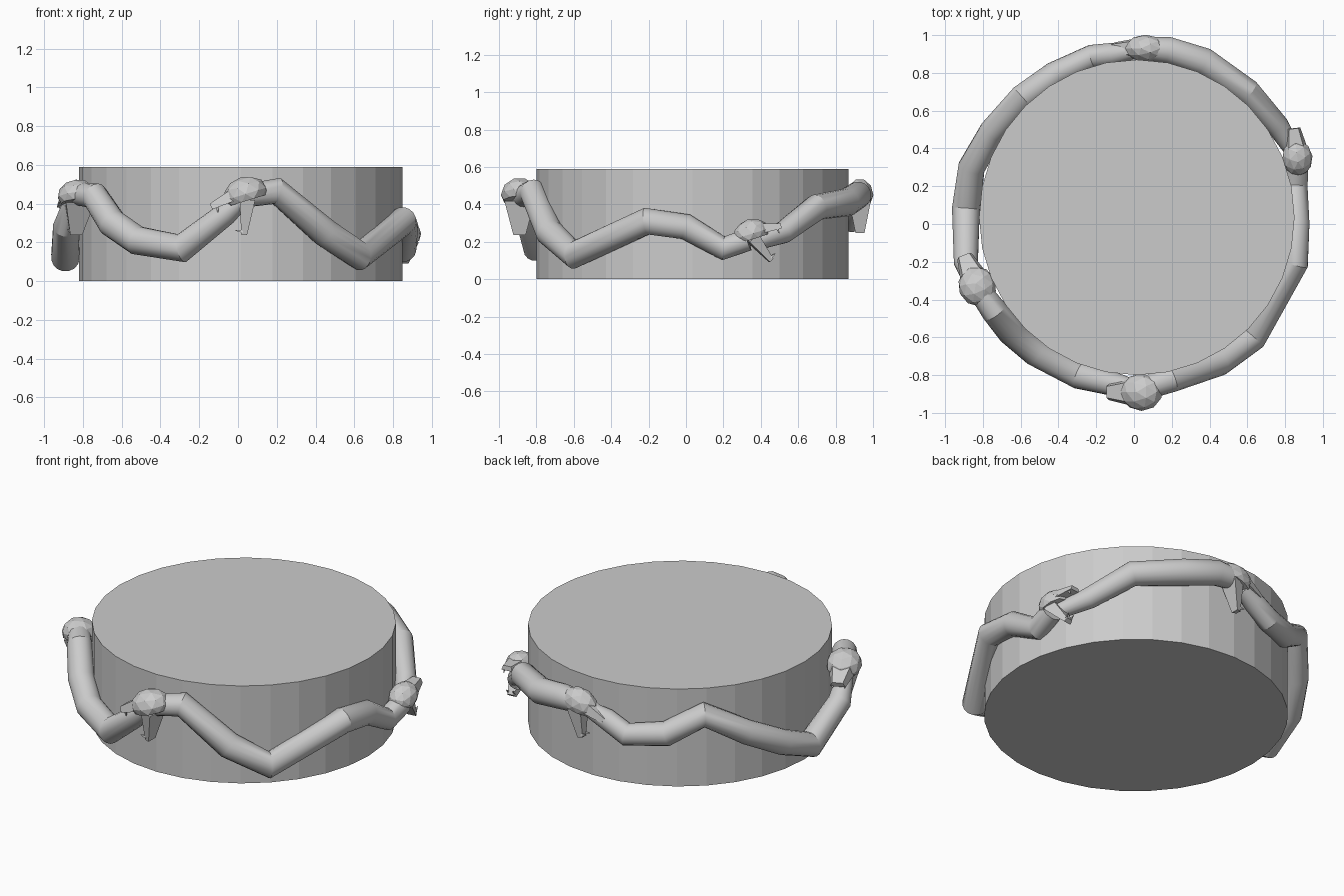
import bpy, bmesh, math
from mathutils import Vector, Matrix

if "Cube" in bpy.data.objects:
    bpy.data.objects.remove(bpy.data.objects["Cube"])

grey = bpy.data.materials.new("stone grey")
grey.diffuse_color = (0.6, 0.6, 0.6, 1)
grey.use_nodes = True
grey.node_tree.nodes["Principled BSDF"].inputs["Base Color"].default_value = grey.diffuse_color


def finish(name, bm):
    bmesh.ops.recalc_face_normals(bm, faces=bm.faces)
    me = bpy.data.meshes.new(name)
    bm.to_mesh(me)
    bm.free()
    me.materials.append(grey)
    ob = bpy.data.objects.new(name, me)
    bpy.context.collection.objects.link(ob)
    return ob


# round drum
bm = bmesh.new()
bmesh.ops.create_cone(bm, cap_ends=True, segments=32, radius1=0.835, radius2=0.835, depth=0.59,
                      matrix=Matrix.Translation((0.015, 0.035, 0.295)))
finish("drum", bm)

# serpent bodies: bent tubes (x, y, z, radius), each running from a jaw to the next head
bodies = {
    "front_right_body": [(0.03, -0.88, 0.44, .06), (0.2, -0.82, 0.465, .07), (0.45, -0.73, 0.25, .075),
                         (0.63, -0.60, 0.13, .075), (0.85, -0.21, 0.31, .073), (0.86, 0.0, 0.28, .07),
                         (0.855, 0.2, 0.165, .065), (0.865, 0.33, 0.21, .06)],
    "back_right_body": [(0.85, 0.38, 0.2, .045), (0.76, 0.52, 0.25, .06), (0.6, 0.70, 0.385, .07),
                        (0.37, 0.86, 0.41, .075), (0.18, 0.92, 0.45, .072), (0.05, 0.93, 0.45, .06)],
    "back_left_body": [(0.0, 0.92, 0.42, .045), (-0.1, 0.9, 0.38, .06), (-0.22, 0.885, 0.315, .065),
                       (-0.42, 0.79, 0.335, .07), (-0.59, 0.67, 0.45, .07), (-0.75, 0.49, 0.32, .07),
                       (-0.86, 0.3, 0.215, .072), (-0.89, 0.08, 0.125, .075),
                       (-0.89, -0.2, 0.28, .065), (-0.86, -0.3, 0.4, .045)],
    "front_left_body": [(-0.82, -0.35, 0.45, .06), (-0.74, -0.46, 0.44, .07), (-0.65, -0.57, 0.3, .075),
                        (-0.52, -0.68, 0.21, .075), (-0.29, -0.80, 0.17, .075),
                        (-0.06, -0.86, 0.35, .06), (0.02, -0.88, 0.42, .045)],
}
for name, pts in bodies.items():
    cu = bpy.data.curves.new(name, 'CURVE')
    cu.dimensions = '3D'
    cu.bevel_depth = 1.0
    cu.bevel_resolution = 6
    cu.use_fill_caps = True
    sp = cu.splines.new('POLY')
    sp.points.add(len(pts) - 1)
    for p, (x, y, z, r) in zip(sp.points, pts):
        p.co = (x, y, z, 1)
        p.radius = r
    cu.materials.append(grey)
    ob = bpy.data.objects.new(name, cu)
    bpy.context.collection.objects.link(ob)
    bpy.ops.object.select_all(action='DESELECT')
    ob.select_set(True)
    bpy.context.view_layer.objects.active = ob
    bpy.ops.object.convert(target='MESH')
    bpy.ops.object.shade_smooth_by_angle(angle=math.radians(25))


def taper(bm, start, end, w0, w1, t0, t1):
    """Tapered bar in the local frame: x forward, y sideways, z up."""
    start, end = Vector(start), Vector(end)
    side = Vector((0, 1, 0))
    nrm = (end - start).normalized().cross(side)
    ring = []
    for c, w, t in ((start, w0, t0), (end, w1, t1)):
        ring.append([bm.verts.new(c + side * a * w + nrm * b * t)
                     for a, b in ((-1, -1), (1, -1), (.7, 1), (-.7, 1))])
    a, b = ring
    bm.faces.new(a)
    bm.faces.new(b)
    for i in range(4):
        bm.faces.new((a[i], a[i - 1], b[i - 1], b[i]))


def head(name, loc, heading, tilt, size, width):
    bm = bmesh.new()
    # skull with a flat palate
    bmesh.ops.create_icosphere(bm, subdivisions=2, radius=1)
    for v in bm.verts:
        v.co = Vector((v.co.x * 0.115, v.co.y * 0.105, max(v.co.z * 0.09, -0.035)))
    # snout, lower jaw and fangs
    taper(bm, (0.03, 0, 0.02), (0.19, 0, -0.01), .085, .045, .035, .016)
    taper(bm, (0.0, 0, -0.03), (0.07, 0, -0.2), .085, .035, .04, .015)
    for s in (-1, 1):
        taper(bm, (0.16, s * .035, -0.01), (0.165, s * .035, -0.05), .009, .002, .009, .002)
        taper(bm, (0.07, s * .025, -0.18), (0.105, s * .025, -0.165), .008, .002, .008, .002)
    m = (Matrix.Translation(loc) @ Matrix.Rotation(math.radians(heading), 4, 'Z')
         @ Matrix.Rotation(math.radians(-tilt), 4, 'Y')
         @ Matrix.Diagonal((size, size * width, size, 1)))
    bmesh.ops.transform(bm, matrix=m, verts=bm.verts)
    finish(name, bm)


head("front_head", (0.04, -0.89, 0.45), 180, -17, 1.0, 0.95)
head("right_head", (0.865, 0.35, 0.245), 97, 17, 0.85, 0.9)
head("back_head", (0.06, 0.93, 0.45), 180, -15, 0.95, 0.72)
head("left_head", (-0.83, -0.33, 0.44), 113, -12, 0.95, 1.0)
